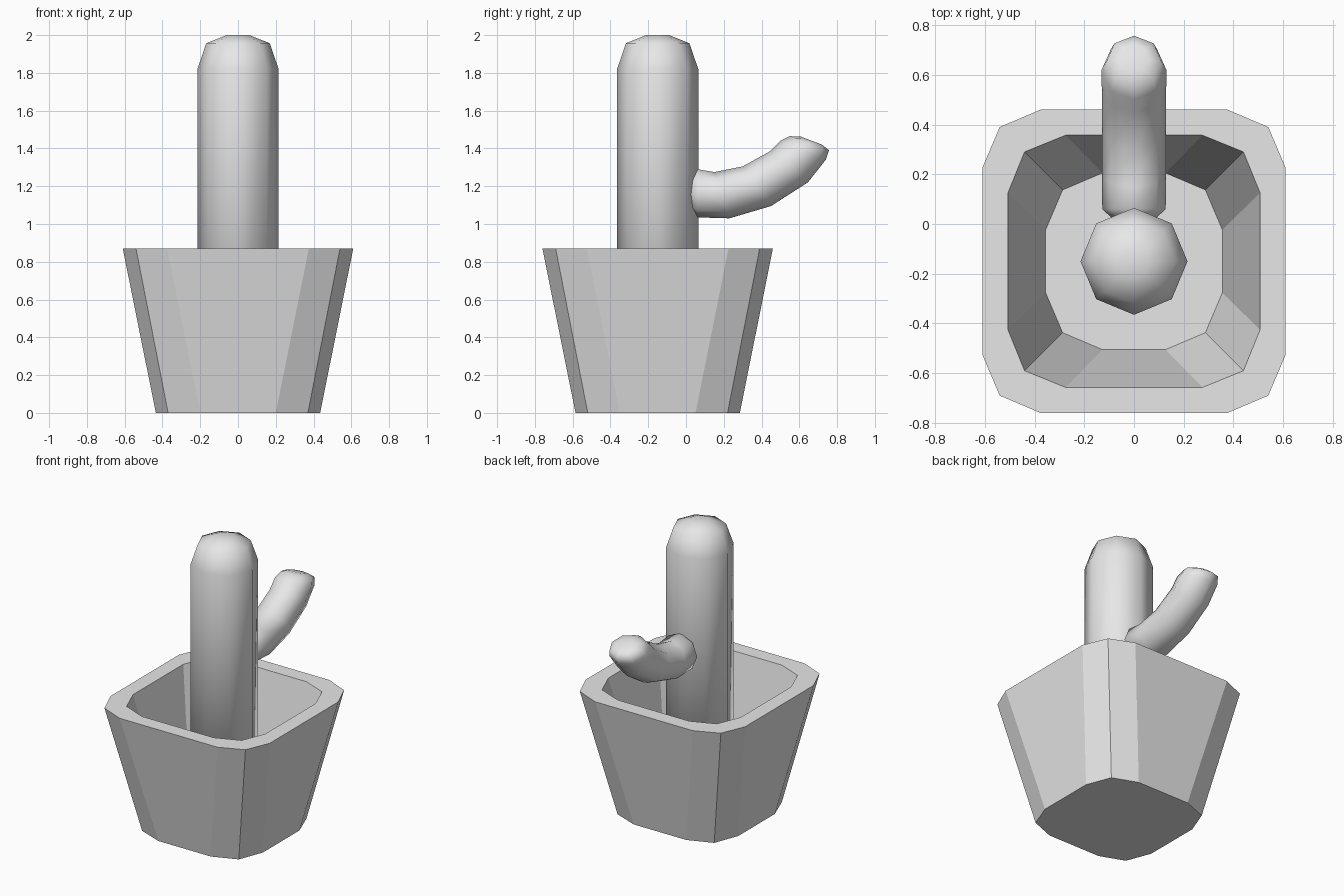
import bpy
import bmesh
from math import cos, sin, pi
from mathutils import Vector

cube = bpy.data.objects.get("Cube")
if cube:
    bpy.data.objects.remove(cube, do_unlink=True)

CENTRE_Y = -0.15

grey = bpy.data.materials.new("plain grey")
grey.use_nodes = True
grey.diffuse_color = (0.8, 0.8, 0.8, 1)
grey.node_tree.nodes["Principled BSDF"].inputs["Base Color"].default_value = (0.8, 0.8, 0.8, 1)


def loft(name, rings, smooth):
    """Skin a list of equal-length point rings and cap both ends."""
    bm = bmesh.new()
    loops = [[bm.verts.new(p) for p in ring] for ring in rings]
    count = len(loops[0])
    for a, b in zip(loops, loops[1:]):
        for i in range(count):
            j = (i + 1) % count
            bm.faces.new((a[i], a[j], b[j], b[i]))
    bm.faces.new(loops[0])
    bm.faces.new(loops[-1])
    bmesh.ops.recalc_face_normals(bm, faces=bm.faces)
    for face in bm.faces:
        face.smooth = smooth
    mesh = bpy.data.meshes.new(name)
    bm.to_mesh(mesh)
    bm.free()
    mesh.materials.append(grey)
    obj = bpy.data.objects.new(name, mesh)
    bpy.context.collection.objects.link(obj)
    return obj


def rounded_square(half, corner, flat, z):
    """Twelve-sided square: straight sides with two-facet corners."""
    points = []
    for k in range(4):
        c, s = round(cos(k * pi / 2)), round(sin(k * pi / 2))
        for x, y in ((half, -flat), (half, flat), (corner, corner)):
            points.append((x * c - y * s, x * s + y * c + CENTRE_Y, z))
    return points


def octagon(centre, u, v):
    """Eight points around centre, spanned by the radius vectors u and v."""
    return [centre + u * cos(i * pi / 4) + v * sin(i * pi / 4) for i in range(8)]


# Pot: outer wall, rim, inner wall and inner floor in one skin
pot_profile = [(0.435, 0.37, 0.2, 0), (0.61, 0.54, 0.375, 0.87),
               (0.507, 0.44, 0.275, 0.87), (0.355, 0.287, 0.127, 0.1)]
loft("pot", [rounded_square(*p) for p in pot_profile], False)

# Trunk: octagonal column with a rounded top
trunk_profile = [(0.215, 0.09), (0.215, 1.82), (0.168, 1.957), (0.06, 2.0)]
loft("trunk", [octagon(Vector((0, CENTRE_Y, z)), Vector((r, 0, 0)), Vector((0, r, 0)))
               for r, z in trunk_profile], True)

# Arm: each ring is given by its upper and lower point as (y, z)
arm_sections = [((0.01, 1.19), (0.01, 1.12)), ((0.02, 1.24), (0.02, 1.07)),
                ((0.06, 1.29), (0.06, 1.035)), ((0.15, 1.275), (0.23, 1.03)),
                ((0.30, 1.305), (0.45, 1.095)), ((0.445, 1.385), (0.645, 1.22)),
                ((0.50, 1.44), (0.74, 1.34)), ((0.55, 1.465), (0.757, 1.39)),
                ((0.61, 1.462), (0.72, 1.42))]
arm_rings = []
for upper, lower in arm_sections:
    top, bottom = Vector((0, *upper)), Vector((0, *lower))
    radius = (top - bottom) / 2
    arm_rings.append(octagon((top + bottom) / 2, radius, Vector((radius.length, 0, 0))))
loft("arm", arm_rings, True)
